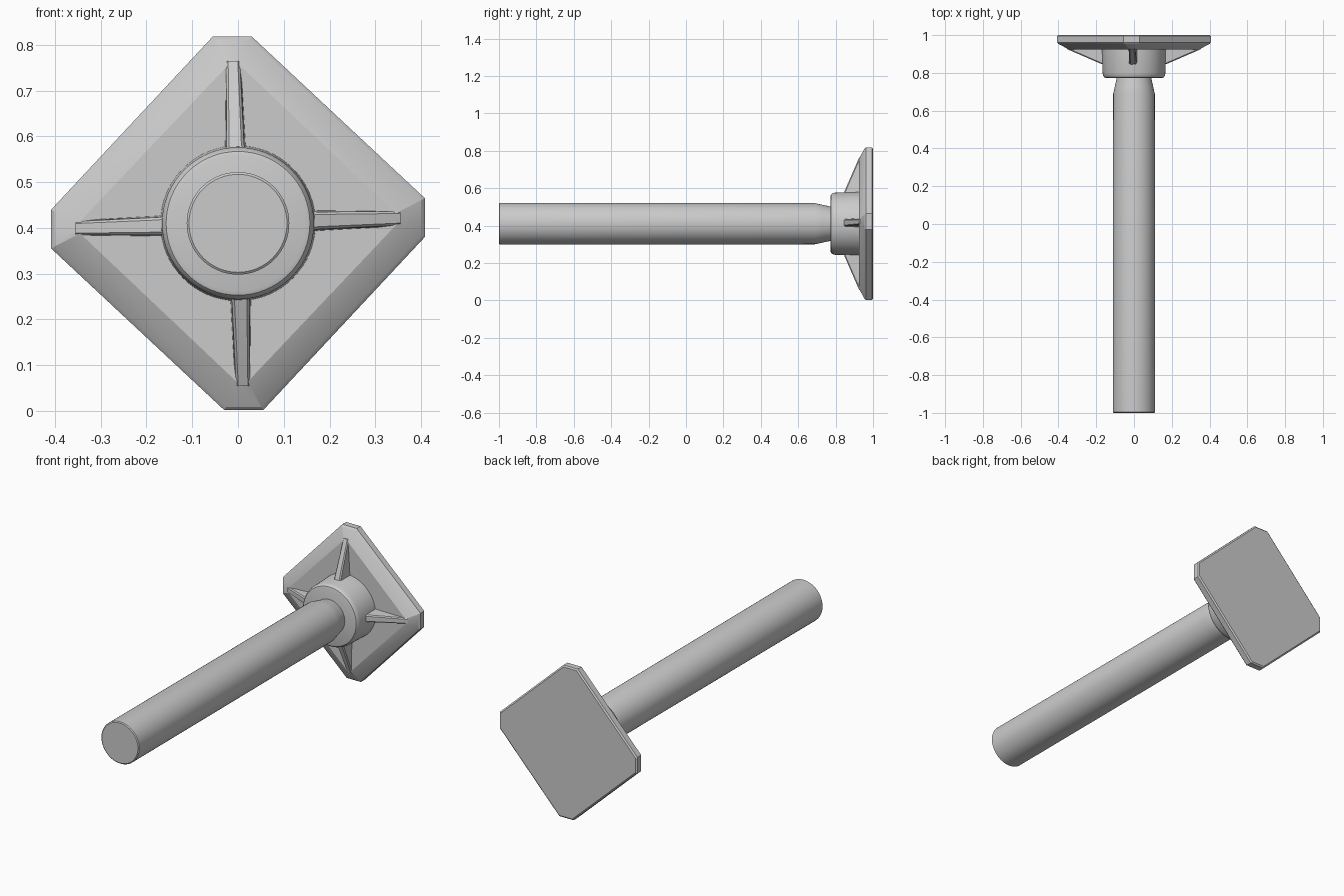
import bpy, bmesh, math

if "Cube" in bpy.data.objects:
    bpy.data.objects.remove(bpy.data.objects["Cube"])

CZ = 0.41  # height of the rod axis


def finish(name, bm, angle=30):
    bmesh.ops.recalc_face_normals(bm, faces=bm.faces)
    me = bpy.data.meshes.new(name)
    bm.to_mesh(me)
    bm.free()
    ob = bpy.data.objects.new(name, me)
    bpy.context.collection.objects.link(ob)
    bpy.ops.object.select_all(action='DESELECT')
    ob.select_set(True)
    bpy.context.view_layer.objects.active = ob
    bpy.ops.object.shade_smooth_by_angle(angle=math.radians(angle))
    return ob


def loft(name, rings, angle=30):
    """Bridge closed rings of (x, y, z) points and cap both ends."""
    bm = bmesh.new()
    loops = [[bm.verts.new(p) for p in ring] for ring in rings]
    for a, b in zip(loops, loops[1:]):
        n = len(a)
        for i in range(n):
            bm.faces.new((a[i], a[(i + 1) % n], b[(i + 1) % n], b[i]))
    bm.faces.new(loops[0])
    bm.faces.new(loops[-1])
    return finish(name, bm, angle)


def lathe(name, profile, n=64):
    """Round part along y from (y, radius) pairs."""
    return loft(name, [[(r * math.cos(2 * math.pi * i / n), y,
                         CZ + r * math.sin(2 * math.pi * i / n))
                        for i in range(n)] for y, r in profile])


def plate_ring(y, a, b, c):
    """Square with cut corners, slightly twisted about the axis."""
    pts = []
    for k in range(4):
        for x, z in ((-a, c), (b, c)):
            for _ in range(k):
                x, z = z, -x
            pts.append((x, y, CZ + z))
    return pts


# Rod with tapered neck
lathe("rod", [(-1.0, 0.107), (-0.996, 0.112), (0.69, 0.11),
              (0.73, 0.101), (0.79, 0.088)])

# Collar with rounded front rim
lathe("collar", [(0.773, 0.148), (0.776, 0.157), (0.784, 0.163),
                 (0.796, 0.166), (0.94, 0.17)])

# Diamond plate with bevelled face
loft("plate", [plate_ring(1.0, 0.051, 0.026, 0.401),
               plate_ring(0.994, 0.055, 0.030, 0.408),
               plate_ring(0.962, 0.055, 0.030, 0.408),
               plate_ring(0.954, 0.051, 0.026, 0.401),
               plate_ring(0.924, 0.022, 0.004, 0.345)], 20)

# Four sloping ribs from collar to plate corners
for k, side in enumerate(("top", "right", "bottom", "left")):
    def section(r, y, w_top, w_base, off):
        pts = []
        for x, yy in ((-w_base, 0.95), (-w_top, y + 0.006), (-w_top * 0.7, y),
                      (w_top * 0.7, y), (w_top, y + 0.006), (w_base, 0.95)):
            x, z = x + off, r
            for _ in range(k):
                x, z = z, -x
            pts.append((x, yy, CZ + z))
        return pts
    loft("rib_" + side, [section(0.14, 0.838, 0.023, 0.026, -0.004),
                         section(0.175, 0.848, 0.019, 0.023, -0.006),
                         section(0.355, 0.926, 0.015, 0.018, -0.011)])
